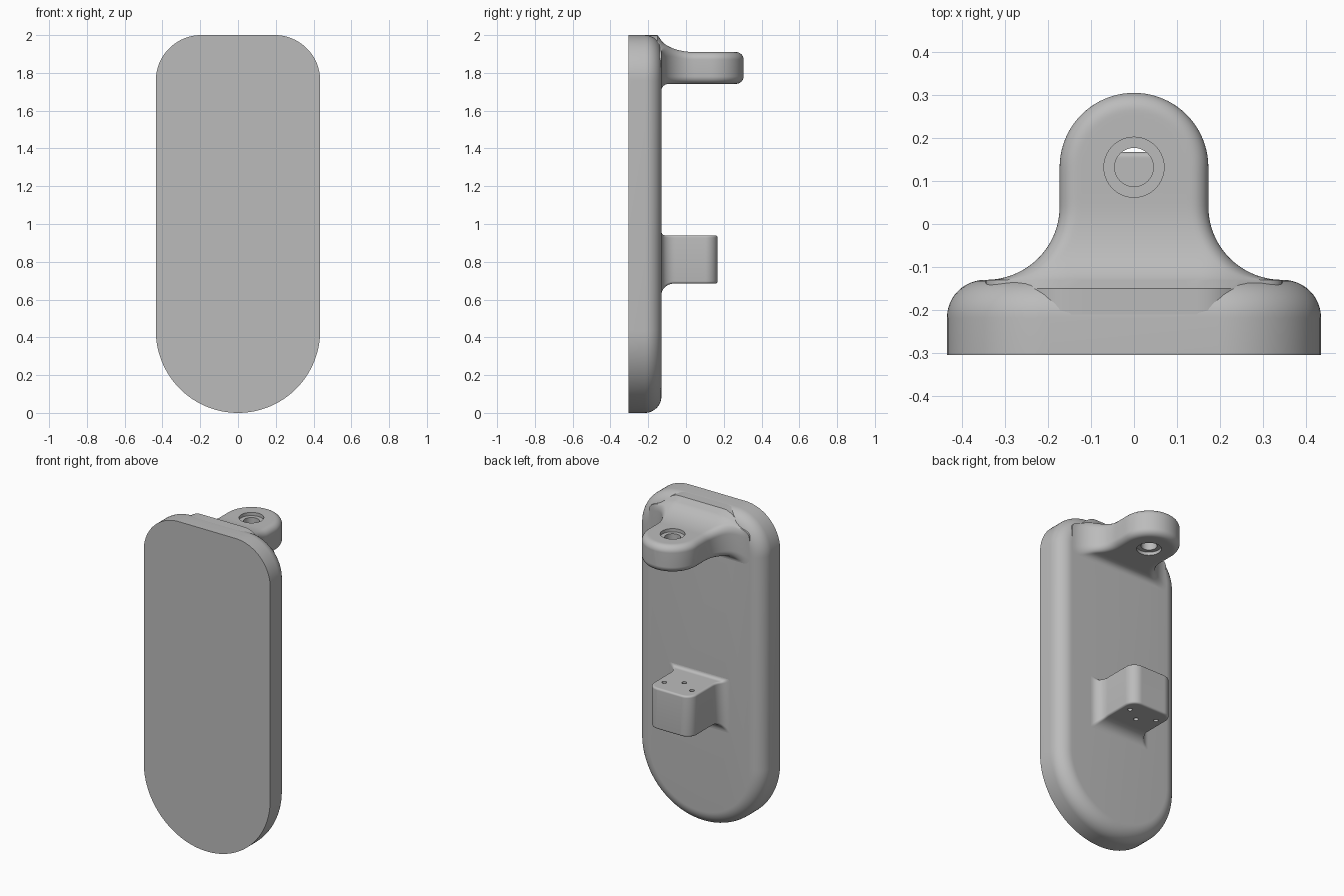
import bpy, bmesh, math
from math import sin, cos, pi, hypot, sqrt

if "Cube" in bpy.data.objects:
    bpy.data.objects.remove(bpy.data.objects["Cube"])

GREY = (0.5, 0.5, 0.5, 1)
grey = bpy.data.materials.new("plain grey")
grey.use_nodes = True
grey.diffuse_color = GREY
grey.node_tree.nodes["Principled BSDF"].inputs["Base Color"].default_value = GREY

BACK = -0.13      # rear face of the plate
FRONT = -0.305    # front face of the plate


def smooth(obj):
    bpy.ops.object.select_all(action="DESELECT")
    bpy.context.view_layer.objects.active = obj
    obj.select_set(True)
    bpy.ops.object.shade_smooth_by_angle(angle=math.radians(32))


def loft(name, rings, end_cap=True):
    """Skin a list of closed rings that all have the same point count."""
    bm = bmesh.new()
    loops = [[bm.verts.new(p) for p in ring] for ring in rings]
    n = len(loops[0])
    for a, b in zip(loops, loops[1:]):
        for i in range(n):
            j = (i + 1) % n
            bm.faces.new((a[i], a[j], b[j], b[i]))
    bm.faces.new(loops[0])
    if end_cap:
        bm.faces.new(loops[-1])
    bmesh.ops.remove_doubles(bm, verts=bm.verts, dist=1e-5)
    bmesh.ops.recalc_face_normals(bm, faces=bm.faces)
    mesh = bpy.data.meshes.new(name)
    bm.to_mesh(mesh)
    bm.free()
    mesh.materials.append(grey)
    obj = bpy.data.objects.new(name, mesh)
    bpy.context.collection.objects.link(obj)
    return obj


def drill(obj, x, y, z, radius, depth):
    """Cut a vertical round hole centred on the given point."""
    bpy.ops.mesh.primitive_cylinder_add(vertices=40, radius=radius, depth=depth,
                                        location=(x, y, z))
    cutter = bpy.context.object
    cutter.data.materials.append(grey)
    cutter.hide_render = True
    mod = obj.modifiers.new("hole", "BOOLEAN")
    mod.operation = "DIFFERENCE"
    mod.solver = "EXACT"
    mod.object = cutter
    bpy.context.view_layer.objects.active = obj
    bpy.ops.object.modifier_apply(modifier=mod.name)
    bpy.data.objects.remove(cutter)


def ramp(y, length):
    """Concave quarter-round falling from 1 at the plate to 0."""
    t = min(max((y - BACK) / length, 0), 1)
    return 1 - sqrt(1 - (1 - t) ** 2)


def lug(name, width, tip, corner, low, high, edge, flare, flare_len,
        foot, foot_len, lift):
    """Rounded arm growing out of the plate, skinned along y."""
    arc_y = tip - corner
    ys = [-0.22, -0.18, -0.15]
    ys += [BACK + (arc_y - BACK) * (i / 24) ** 1.8 for i in range(24)]
    ys += [arc_y + corner * sin(pi / 2 * i / 20) for i in range(21)]
    rings, n = [], 36
    for y in ys:
        core = width + flare * ramp(y, flare_len) - corner
        qy = max(y - arc_y, 0)
        half = core + sqrt(max(corner ** 2 - qy ** 2, 0))
        upper, lower = [], []
        for i in range(n + 1):
            x = half * sin(pi * (i / n - 0.5))
            d = max(corner - hypot(max(abs(x) - core, 0), qy), 0)
            gap = max(edge - d, 0)
            drop = edge - sqrt(max(edge ** 2 - gap ** 2, 0))
            upper.append((x, y, high + lift(x, y) - drop))
            lower.append((x, y, low - foot * ramp(y, foot_len) + drop))
        rings.append(upper + lower[::-1])
    return loft(name, rings, end_cap=width > corner)


# Back plate: round bottom, two rounded top corners, rounded rear edge
def plate_ring(y, inset):
    w, top, r = 0.435, 2.0, 0.24
    pts = []
    for i in range(65):
        a = pi + pi * i / 64
        pts.append(((w - inset) * cos(a), y, w + (w - inset) * sin(a)))
    for side, start in ((1, 0), (-1, pi / 2)):
        for i in range(21):
            a = start + pi / 2 * i / 20
            pts.append((side * (w - r) + (r - inset) * cos(a), y,
                        top - r + (r - inset) * sin(a)))
    return pts


R = 0.088
rings = [plate_ring(FRONT, 0)]
for i in range(13):
    a = pi / 2 * i / 12
    rings.append(plate_ring(BACK - R + R * sin(a), R - R * cos(a)))
smooth(loft("back_plate", rings))


# Upper eye lug, with a web rising to the top of the plate
def web(x, y):
    t = min(max((abs(x) - 0.16) / 0.17, 0), 1)
    return 0.0895 * (1 - t * t * (3 - 2 * t)) * ramp(y + 0.01, 0.19)


eye = lug("eye_lug", 0.173, 0.305, 0.173, 1.742, 1.91, 0.04,
          0.172, 0.17, 0.035, 0.04, web)
drill(eye, 0, 0.132, 1.83, 0.045, 0.4)
for z in (1.91, 1.742):
    drill(eye, 0, 0.132, z, 0.07, 0.04)
smooth(eye)


# Lower mounting block with three small holes
def top_fillet(x, y):
    return 0.018 * ramp(y, 0.02)


block = lug("mounting_block", 0.148, 0.167, 0.065, 0.685, 0.94, 0.012,
            0.06, 0.07, 0.06, 0.07, top_fillet)
for x, y in ((-0.095, 0.078), (0.095, 0.078), (0, 0.017)):
    drill(block, x, y, 0.81, 0.014, 0.5)
smooth(block)
